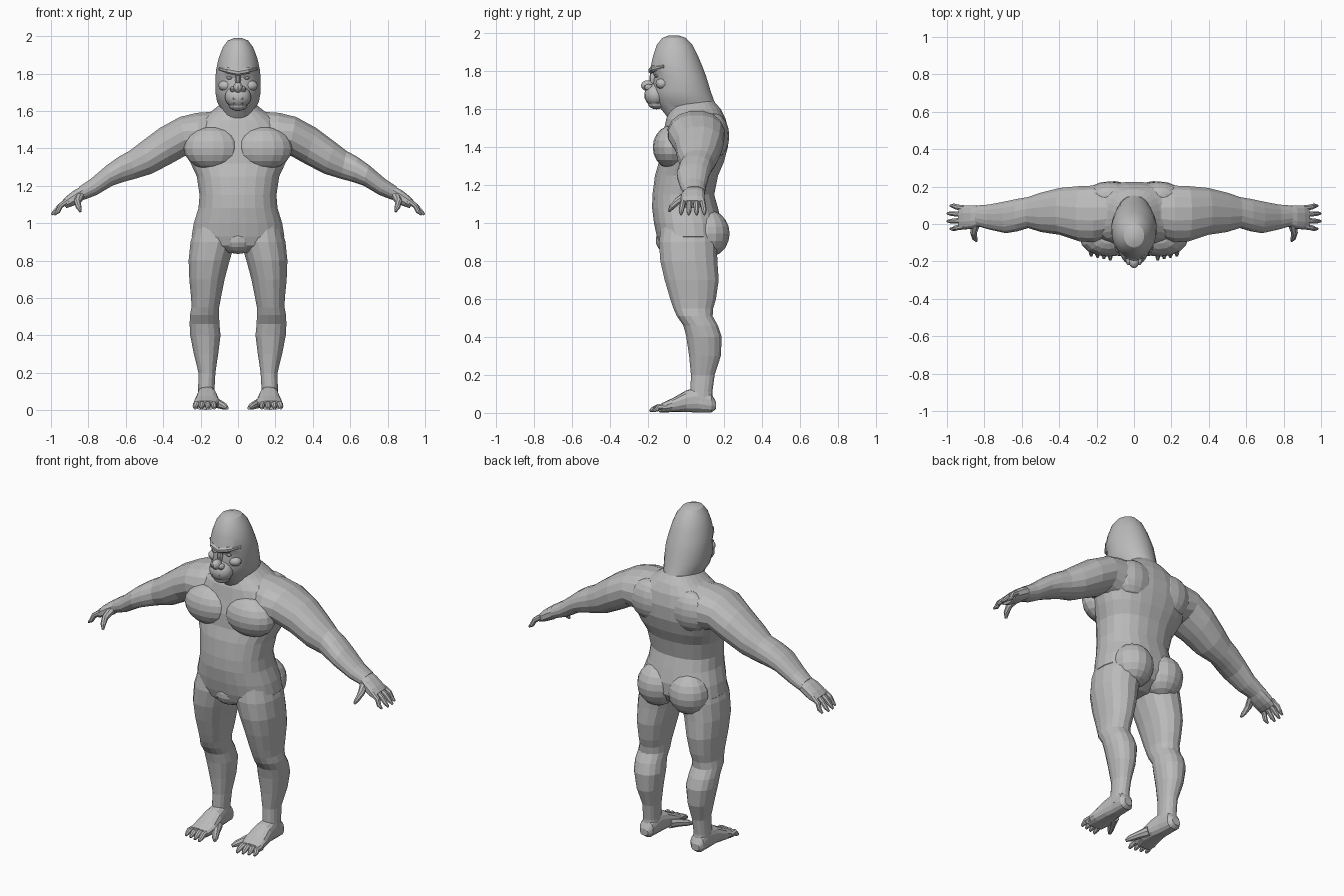
import bpy, bmesh, math
from mathutils import Vector

cube = bpy.data.objects.get("Cube")
if cube:
    bpy.data.objects.remove(cube, do_unlink=True)

grey = bpy.data.materials.new("plain grey")
grey.use_nodes = True
grey.diffuse_color = (0.5, 0.5, 0.5, 1)
grey.node_tree.nodes["Principled BSDF"].inputs["Base Color"].default_value = grey.diffuse_color


def finish(name, bm, side=1, smooth=None):
    """Turn a bmesh into an object, flipped to the right side when side is -1."""
    for v in bm.verts:
        v.co.x *= side
    bmesh.ops.recalc_face_normals(bm, faces=bm.faces)
    mesh = bpy.data.meshes.new(name)
    bm.to_mesh(mesh)
    bm.free()
    mesh.materials.append(grey)
    obj = bpy.data.objects.new(name, mesh)
    bpy.context.collection.objects.link(obj)
    if smooth:
        bpy.ops.object.select_all(action='DESELECT')
        obj.select_set(True)
        bpy.context.view_layer.objects.active = obj
        bpy.ops.object.shade_smooth_by_angle(angle=math.radians(smooth))
    return obj


def loft(name, rings, side=1, sides=16, power=2.0, smooth=None):
    """Skin a list of (centre, u axis, v axis) rings and cap both ends."""
    def bend(t):
        return math.copysign(abs(t) ** (2 / power), t)
    bm = bmesh.new()
    loops = []
    for centre, u, v in rings:
        turns = [2 * math.pi * (i + 0.5) / sides for i in range(sides)]
        loops.append([bm.verts.new(centre + u * bend(math.cos(a)) + v * bend(math.sin(a)))
                      for a in turns])
    for a, b in zip(loops, loops[1:]):
        for i in range(sides):
            j = (i + 1) % sides
            bm.faces.new((a[i], a[j], b[j], b[i]))
    bm.faces.new(loops[0])
    bm.faces.new(loops[-1])
    return finish(name, bm, side, smooth)


def level(z, x0, x1, front, back):
    """Horizontal ring between two x and two y limits."""
    return (Vector(((x0 + x1) / 2, (front + back) / 2, z)),
            Vector(((x1 - x0) / 2, 0, 0)), Vector((0, (back - front) / 2, 0)))


def slice_xz(xt, zt, xb, zb, front, back):
    """Arm ring from a top point to a bottom point."""
    return (Vector(((xt + xb) / 2, (front + back) / 2, (zt + zb) / 2)),
            Vector(((xt - xb) / 2, 0, (zt - zb) / 2)), Vector((0, (back - front) / 2, 0)))


def tube(name, points, radii, side=1, sides=8):
    """Tapered limb through points."""
    pts = [Vector(p) for p in points]
    rings = []
    for i, p in enumerate(pts):
        d = (pts[min(i + 1, len(pts) - 1)] - pts[max(i - 1, 0)]).normalized()
        u = d.cross(Vector((0, 0, 1))).normalized()
        rings.append((p, u * radii[i], d.cross(u) * radii[i]))
    return loft(name, rings, side, sides)


def blob(name, centre, size, side=1, segments=16, smooth=None):
    """Faceted ellipsoid."""
    bm = bmesh.new()
    bmesh.ops.create_uvsphere(bm, u_segments=segments, v_segments=segments * 2 // 3, radius=1)
    for v in bm.verts:
        v.co = Vector(centre) + v.co * Vector(size)
    return finish(name, bm, side, smooth)


# Torso: height, half width, front, back
torso = [(1.64, .09, -.06, .15), (1.6, .14, -.085, .185), (1.55, .22, -.105, .21),
         (1.48, .28, -.12, .225), (1.4, .285, -.14, .222), (1.32, .255, -.145, .2),
         (1.25, .222, -.165, .17), (1.15, .207, -.178, .15), (1.08, .213, -.18, .17),
         (1.0, .238, -.17, .19), (.93, .25, -.155, .19), (.88, .2, -.14, .16),
         (.84, .07, -.1, .08)]
loft("torso", [level(z, -w, w, f, b) for z, w, f, b in torso], sides=24, power=2.3)

# Neck and head
head = [(1.99, .02, -.09, -.04), (1.976, .055, -.125, 0), (1.94, .082, -.155, .035),
        (1.88, .105, -.175, .065), (1.82, .118, -.188, .09), (1.775, .122, -.167, .107),
        (1.7, .122, -.178, .13), (1.65, .113, -.165, .147), (1.61, .092, -.14, .165),
        (1.56, .1, -.1, .19)]
loft("head", [level(z, -w, w, f, b) for z, w, f, b in head], sides=24, smooth=25)

# Face
blob("muzzle", (0, -.16, 1.675), (.07, .06, .062), smooth=30)
blob("nose", (0, -.203, 1.725), (.026, .034, .028), segments=12)
blob("nose_bridge", (0, -.168, 1.765), (.016, .025, .045), segments=10)
blob("chin", (0, -.155, 1.63), (.05, .045, .03), segments=12)
for lip, z, y in (("upper_lip", 1.667, -.214), ("lower_lip", 1.645, -.205)):
    tube(lip, [(-.045, y + .04, z - .006), (-.02, y + .007, z), (.02, y + .007, z),
               (.045, y + .04, z - .006)], [.006, .011, .011, .006])

sides = (("left", 1), ("right", -1))
for word, s in sides:
    tube(word + "_brow", [(-.005, -.183, 1.803), (.05, -.168, 1.815), (.1, -.115, 1.825)],
         [.017, .018, .008], s)
    blob(word + "_eye", (.045, -.153, 1.776), (.018, .014, .01), s, 10)
    blob(word + "_nostril", (.027, -.197, 1.716), (.017, .024, .017), s, 10)
    blob(word + "_cheek", (.065, -.125, 1.735), (.04, .035, .03), s, 12, 30)

    # Chest and buttock masses
    blob(word + "_pectoral", (.135, -.075, 1.4), (.155, .1, .115), s)
    blob(word + "_buttock", (.105, .115, .945), (.118, .115, .125), s)
    blob(word + "_shoulder_blade", (.13, .15, 1.46), (.13, .078, .12), s)

    # Arm: top x z, bottom x z, front, back
    arm = [(.1, 1.6, .12, 1.34, -.07, .19), (.22, 1.592, .2, 1.34, -.1, .208),
           (.31, 1.57, .27, 1.365, -.095, .205), (.42, 1.51, .36, 1.315, -.06, .195),
           (.52, 1.435, .46, 1.263, -.045, .17), (.58, 1.388, .55, 1.236, -.022, .145),
           (.64, 1.355, .61, 1.22, -.04, .135), (.7, 1.312, .67, 1.2, -.05, .122),
           (.79, 1.235, .755, 1.15, -.03, .105), (.85, 1.195, .82, 1.125, -.012, .1)]
    loft(word + "_arm", [slice_xz(*r) for r in arm], s, power=2.2)

    # Hand
    palm = [(.83, 1.2, .81, 1.135, -.01, .098), (.875, 1.178, .845, 1.11, -.025, .1),
            (.915, 1.147, .885, 1.09, -.03, .1), (.94, 1.12, .918, 1.08, -.028, .095)]
    loft(word + "_palm", [slice_xz(*r) for r in palm], s, 12, 2.6)
    for i in range(4):
        y = -.014 + i * .033
        tip = .99 if i in (1, 2) else .975
        spread = (i - 1.5) * .008
        tube(f"{word}_finger_{i + 1}",
             [(.91, y, 1.12), (.95, y + spread / 2, 1.092), (tip - .012, y + spread, 1.062),
              (tip + .008, y + spread, 1.045)], [.016, .015, .013, .006], s)
    tube(word + "_thumb", [(.845, .0, 1.145), (.858, -.045, 1.115), (.852, -.075, 1.085),
                           (.842, -.09, 1.062)], [.024, .019, .015, .007], s)

    # Leg: height, inner x, outer x, front, back
    leg = [(1.0, .03, .225, -.13, .15), (.9, .012, .256, -.145, .165),
           (.8, .043, .266, -.138, .168), (.7, .07, .262, -.115, .175),
           (.6, .09, .252, -.085, .16), (.55, .1, .25, -.068, .145),
           (.51, .1, .258, -.05, .142), (.46, .098, .26, -.015, .17),
           (.4, .092, .257, 0, .19), (.3, .105, .237, .015, .185),
           (.2, .12, .212, .025, .152), (.11, .125, .214, .022, .14),
           (.05, .122, .216, 0, .145)]
    loft(word + "_leg", [level(*r) for r in leg], s, power=2.2)

    # Foot: y, inner x, outer x, bottom, top
    foot = [(.157, .145, .198, .02, .06), (.135, .125, .214, .003, .1),
            (.06, .12, .216, .002, .135), (0, .11, .222, .005, .118),
            (-.07, .098, .235, .004, .078), (-.13, .112, .238, .002, .05)]
    loft(word + "_foot", [(Vector(((a + b) / 2, y, (lo + hi) / 2)), Vector(((b - a) / 2, 0, 0)),
                           Vector((0, 0, (hi - lo) / 2))) for y, a, b, lo, hi in foot], s, 14, 2.5)
    for i in range(4):
        x = .13 + i * .031
        tip = -.192 + .007 * i
        tube(f"{word}_toe_{i + 1}",
             [(x, -.1, .03), (x, -.145, .032), (x + (i - 1) * .003, tip + .018, .019),
              (x + (i - 1) * .003, tip, .009)], [.018, .017, .014, .007], s)
    tube(word + "_big_toe", [(.125, -.02, .04), (.095, -.075, .03), (.072, -.115, .02),
                             (.058, -.14, .011)], [.03, .022, .018, .009], s)

# Groin
blob("groin", (0, -.075, .91), (.085, .085, .075), segments=14)
